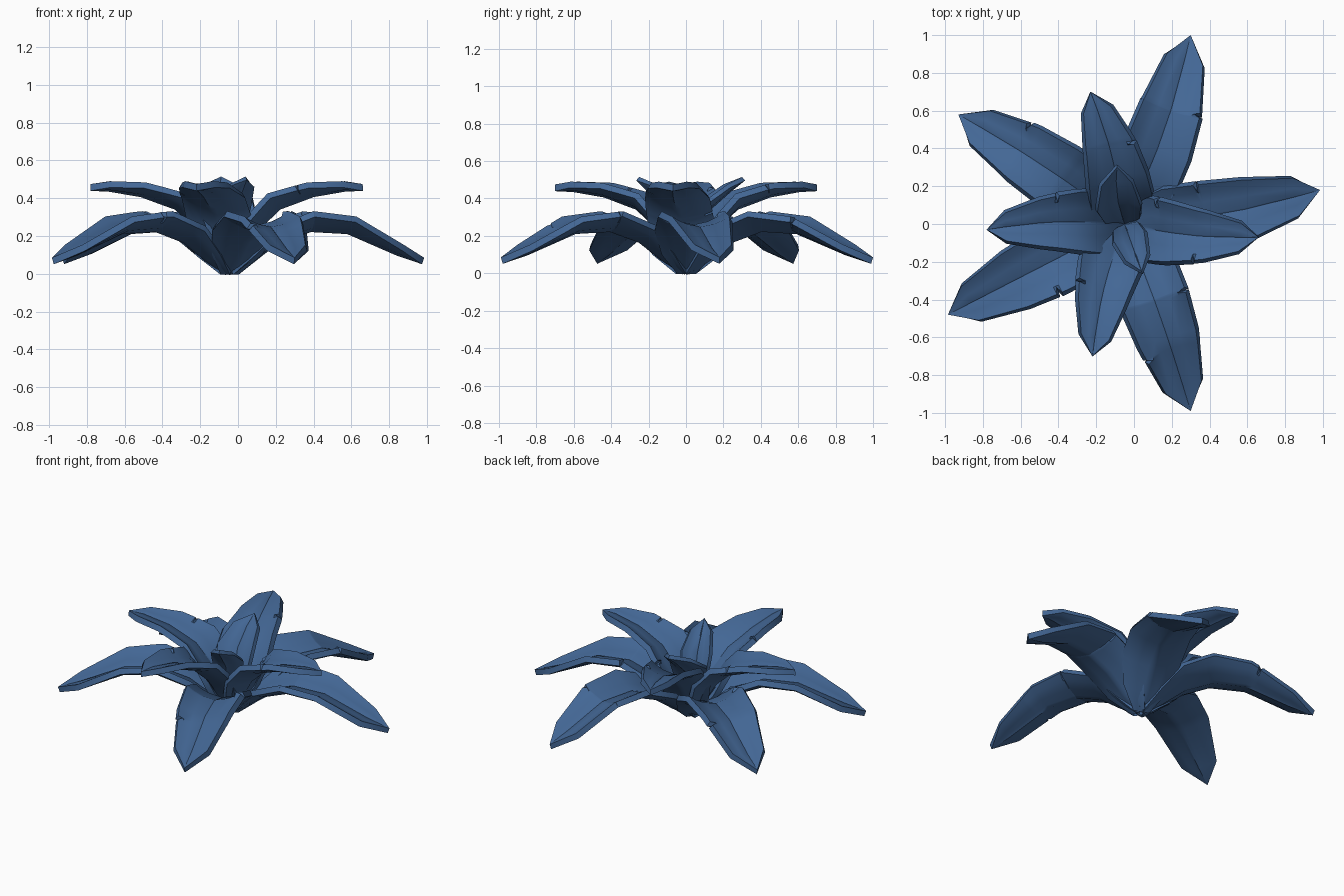
import bpy, bmesh, math
from mathutils import Vector

if "Cube" in bpy.data.objects:
    bpy.data.objects.remove(bpy.data.objects["Cube"])

blue = bpy.data.materials.new("leaf blue")
blue.diffuse_color = (0.056, 0.135, 0.30, 1)
blue.use_nodes = True
blue.node_tree.nodes["Principled BSDF"].inputs["Base Color"].default_value = blue.diffuse_color

# Leaf profiles: (fraction of reach, height, half width, edge lift)
OUTER = [(0, .025, .04, 0), (.11, .10, .125, .03), (.24, .20, .17, .06),
         (.41, .262, .172, .07), (.61, .25, .155, .055), (.87, .135, .10, .02),
         (1, .085, 0, 0)]
UPPER = [(0, .03, .04, 0), (.09, .14, .125, .02), (.20, .27, .165, .045),
         (.36, .375, .155, .06), (.62, .445, .122, .04), (.86, .475, .075, .015),
         (1, .475, 0, 0)]
INNER = [(0, .035, .03, 0), (.15, .20, .08, .03), (.38, .36, .10, .04),
         (.75, .46, .07, .02), (1, .515, 0, 0)]
ACROSS = (-1, -.75, -.45, -.05, 0, .05, .45, .75, 1)
BASE = Vector((-.05, 0, 0))


def sample(profile, t):
    """Linear interpolation along a profile."""
    t = min(max(t, 0), 1)
    for a, b in zip(profile, profile[1:]):
        if t <= b[0]:
            k = (t - a[0]) / (b[0] - a[0])
            return [p + (q - p) * k for p, q in zip(a, b)]
    return list(profile[-1])


def leaf(name, profile, tip, notches=(), bend=0.0, width=1.0, thick=.036):
    """Channelled leaf from the base to the tip; notches are (fraction, side)."""
    along = Vector((tip[0], tip[1], 0)) - BASE
    reach = along.length
    along.normalize()
    left = Vector((-along.y, along.x, 0))
    stops = {p[0]: None for p in profile}
    for f, side in notches:
        stops.update({f - .012: None, f: side, f + .012: None})
    bm = bmesh.new()
    rows = []
    for t in sorted(stops):
        s = sample(profile, t)
        lo, hi = sample(profile, t - .05), sample(profile, t + .05)
        dr, dz = (hi[0] - lo[0]) * reach, hi[1] - lo[1]
        n = (along * -dz + Vector((0, 0, dr))).normalized()
        sway = bend * math.sin(math.pi * t)
        row = []
        for u in ACROSS:
            lift = s[3] * abs(u) ** 1.9
            if u == 0 and .1 < t < .95:
                lift -= .005            # midrib groove
            v = u
            if stops[t] and abs(u) == 1 and u * stops[t] > 0:
                v = u * .8              # tear in the leaf edge
            row.append(bm.verts.new(BASE + along * (s[0] * reach) + Vector((0, 0, s[1]))
                                    + left * (v * s[2] * width + sway) + n * lift))
        rows.append(row)
    for a, b in zip(rows, rows[1:]):
        for i in range(len(ACROSS) - 1):
            bm.faces.new((a[i + 1], a[i], b[i], b[i + 1]))
    bmesh.ops.remove_doubles(bm, verts=bm.verts, dist=.0005)
    me = bpy.data.meshes.new(name)
    bm.to_mesh(me)
    bm.free()
    me.materials.append(blue)
    ob = bpy.data.objects.new(name, me)
    bpy.context.collection.objects.link(ob)
    # Thickness below the upper surface
    mod = ob.modifiers.new("thickness", 'SOLIDIFY')
    mod.thickness = thick
    mod.offset = -1
    bpy.ops.object.select_all(action='DESELECT')
    ob.select_set(True)
    bpy.context.view_layer.objects.active = ob
    bpy.ops.object.modifier_apply(modifier=mod.name)
    bpy.ops.object.shade_smooth_by_angle(angle=math.radians(40))


# Five long drooping outer leaves (notch side: 1 left of growth, -1 right)
outer = [((.30, 1.0), [(.62, -1)], -.035), ((.985, .18), [(.40, 1)], -.035),
         ((.30, -.99), [(.42, 1), (.68, -1)], .015), ((-.985, -.48), [(.45, 1)], 0),
         ((-.93, .58), [(.36, 1), (.66, -1)], -.02)]
for i, (tip, cuts, bend) in enumerate(outer):
    leaf(f"outer_leaf_{i + 1}", OUTER, tip, cuts, bend)

# Four shorter raised leaves
upper = [((-.23, .70), [(.58, -1)]), ((.66, -.07), [(.26, 1), (.55, -1)]),
         ((-.22, -.70), [(.50, -1)]), ((-.78, -.03), [(.50, -1)])]
for i, (tip, cuts) in enumerate(upper):
    leaf(f"upper_leaf_{i + 1}", UPPER, tip, cuts, -.025)

# Two small upright heart leaves
leaf("heart_leaf_front", INNER, (.04, -.25), width=.85, thick=.025)
leaf("heart_leaf_back", INNER, (-.09, .30), bend=.02, width=1.15, thick=.025)
